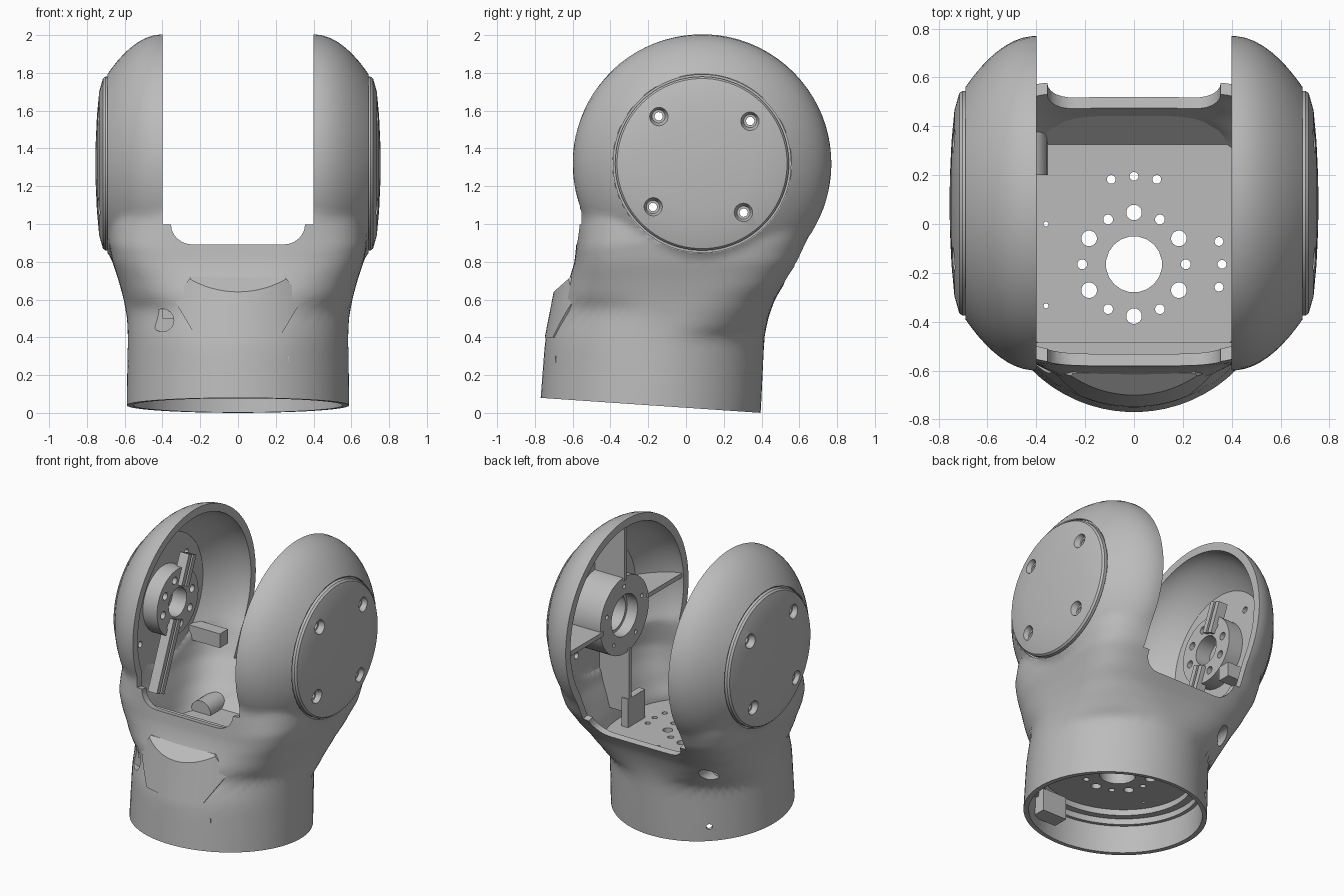
import bpy, bmesh, math
from math import sin, cos, pi, hypot
from mathutils import Vector as V

if "Cube" in bpy.data.objects:
    bpy.data.objects.remove(bpy.data.objects["Cube"])

grey = bpy.data.materials.new("plain grey")
grey.use_nodes = True
grey.diffuse_color = (0.5, 0.5, 0.5, 1)
grey.node_tree.nodes["Principled BSDF"].inputs["Base Color"].default_value = (0.5, 0.5, 0.5, 1)

PY, PZ = 0.085, 1.32          # pivot axis of the fork
TILT = 0.068                  # lean of the lower sleeve
FLOOR = 0.52
SCREWS = ((-.145, 1.57), (.34, 1.545), (-.175, 1.09), (.305, 1.06))

# height, front y, back y, half width of the lower body
SECTIONS = [(-.6, -.82, .355, .59), (0, -.776, .396, .59), (.4, -.745, .415, .583),
            (.5, -.71, .435, .587), (.6, -.67, .47, .605), (.7, -.62, .53, .632),
            (.8, -.59, .60, .665), (.9, -.58, .65, .685), (1.0, -.578, .70, .69),
            (1.32, -.598, .768, .69)]


def add_loft(bm, rings):
    """Skin a list of equal rings and close both ends."""
    rows = [[bm.verts.new(p) for p in ring] for ring in rings]
    n = len(rows[0])
    for a, b in zip(rows, rows[1:]):
        for i in range(n):
            bm.faces.new((a[i], a[(i + 1) % n], b[(i + 1) % n], b[i]))
    bm.faces.new(rows[0][::-1])
    bm.faces.new(rows[-1])


def finish(name, bm):
    bmesh.ops.recalc_face_normals(bm, faces=bm.faces[:])
    me = bpy.data.meshes.new(name)
    bm.to_mesh(me)
    bm.free()
    me.materials.append(grey)
    ob = bpy.data.objects.new(name, me)
    bpy.context.collection.objects.link(ob)
    return ob


def add_turned(bm, base, axis, profile, n=32):
    """Round solid: profile holds (distance along axis, radius)."""
    base, axis = V(base), V(axis).normalized()
    u = axis.orthogonal().normalized()
    w = axis.cross(u)
    add_loft(bm, [[base + axis * d + (u * cos(2 * pi * i / n) + w * sin(2 * pi * i / n)) * r
                   for i in range(n)] for d, r in profile])


def turned(name, base, axis, profile, n=32):
    bm = bmesh.new()
    add_turned(bm, base, axis, profile, n)
    return finish(name, bm)


def prism(name, outline, offset):
    bm = bmesh.new()
    add_loft(bm, [[V(p) for p in outline], [V(p) + V(offset) for p in outline]])
    return finish(name, bm)


def box(name, lo, hi):
    x, y, z = lo
    X, Y, Z = hi
    return prism(name, [(x, y, z), (X, y, z), (X, Y, z), (x, Y, z)], (0, 0, Z - z))


def boolean(ob, cutter, op="DIFFERENCE", keep=False):
    mod = ob.modifiers.new("cut", "BOOLEAN")
    mod.operation, mod.object, mod.solver = op, cutter, "EXACT"
    bpy.context.view_layer.objects.active = ob
    bpy.ops.object.modifier_apply(modifier=mod.name)
    if not keep:
        bpy.data.objects.remove(cutter)


def trim(bm, point, normal):
    """Keep the side the normal points to and cap the cut."""
    bmesh.ops.bisect_plane(bm, geom=bm.verts[:] + bm.edges[:] + bm.faces[:],
                           plane_co=point, plane_no=normal, clear_inner=True)
    bmesh.ops.holes_fill(bm, edges=[e for e in bm.edges if e.is_boundary], sides=0)


def ramp(z, lo, hi):
    return min(1, max(0, (z - lo) / (hi - lo)))


def inside(p, d):
    """Is the point in the rounded head or lower body, shrunk by d?"""
    x = abs(p.x)
    rim = .685 - d - .21 * (max(0, x + .8 * d - .4) / .29) ** 2
    if hypot(p.y - PY, p.z - PZ) < rim:
        return True
    for a, b in zip(SECTIONS, SECTIONS[1:]):
        if a[0] <= p.z < b[0]:
            t = (p.z - a[0]) / (b[0] - a[0])
            yf, yb, w = (a[k] + (b[k] - a[k]) * t for k in (1, 2, 3))
            y = p.y - (yf + yb) / 2
            square = ramp(p.z, .4, .68) if y > 0 else ramp(p.z, .55, .88)
            n = 2 + 2.5 * square - ramp(p.z, .8, 1.05)
            return (x / (w - d)) ** n + (abs(y) / ((yb - yf) / 2 - d)) ** n < 1
    return False


def body_solid(d, x_limit, point, normal):
    """Closed solid found along rays from the middle, trimmed flat."""
    core, rings = V((0, 0, 1)), []
    for j in range(72):
        phi = .02 + (pi - .04) * j / 71
        ring = []
        for i in range(112):
            th = 2 * pi * i / 112
            ray = V((cos(phi), sin(phi) * cos(th), sin(phi) * sin(th)))
            lo, hi = 0, 2
            for _ in range(18):
                mid = (lo + hi) / 2
                lo, hi = (mid, hi) if inside(core + ray * mid, d) else (lo, mid)
            ring.append(core + ray * lo)
        rings.append(ring)
    bm = bmesh.new()
    add_loft(bm, rings)
    trim(bm, point, normal)
    for s in (-1, 1):
        trim(bm, (s * x_limit, 0, 0), (-s, 0, 0))
    return bm


# Main housing: outer skin, inner cavity
body = finish("fork_housing", body_solid(0, .69, (0, .4, 0), (0, TILT, 1)))
cavity = finish("cavity", body_solid(.05, .64, (0, 0, FLOOR), (0, 0, 1)))
boolean(body, cavity, keep=True)


def cavity_part(ob):
    boolean(ob, cavity, "INTERSECT", keep=True)


# Slot between the arms: small shoulders, rounded corners, sloping bottom
half = [(.4, 1.6), (.4, .11)] + [(.24 + .115 * cos(a * pi / 12), .11 - .11 * sin(a * pi / 12))
                                 for a in range(7)]
profile = half + [(-x, z) for x, z in reversed(half)]
slot = prism("slot", [(x, -1, z + .972) for x, z in profile], (0, 2, -.382))
boolean(body, slot)

# Hollow sleeve underneath, with a step
boolean(body, turned("sleeve_bore", (0, -.194, -.1), (0, TILT, 1),
                     [(0, .555), (.33, .555), (.33, .53), (.37, .53), (.37, .48), (.41, .48)], 64))

# Floor holes: centre bore, alternating ring, outer sets of three
bm = bmesh.new()
CY = -.165
drill = [(0, CY, .115), (-.36, 0, .01), (-.36, -.335, .01)]
for k in range(12):
    a = k * pi / 6
    drill.append((.212 * cos(a), CY + .212 * sin(a), .032 if k % 2 else .02))
for a in (-15, 0, 15, 75, 90, 105):
    drill.append((.36 * cos(math.radians(a)), CY + .36 * sin(math.radians(a)), .018))
for x, y, r in drill:
    add_turned(bm, (x, y, .2), (0, 0, 1), [(0, r), (.37, r)], 20)
boolean(body, finish("floor_drill", bm))

# Side pockets, sleeve screw hole, cap recesses and cap screw holes
bm = bmesh.new()
add_turned(bm, (-.4, -.8, .49), (0, 1, 0), [(0, .06), (.27, .06)])
add_turned(bm, (-.43, .26, .53), (0, 1, 0), [(0, .05), (.4, .05)])
add_turned(bm, (-.25, .123, .11), (-.373, .453, 0), [(0, .02), (.3, .02)], 16)
for s in (-1, 1):
    add_turned(bm, (s * .675, PY, PZ), (s, 0, 0), [(0, .47), (.05, .47)], 96)
boolean(body, finish("pocket_drill", bm))
bm = bmesh.new()
for s in (-1, 1):
    for y, z in SCREWS:
        add_turned(bm, (0, y, z), (s, 0, 0), [(.55, .022), (.72, .022)], 24)
boolean(body, finish("screw_drill", bm))
cavity_part(turned("back_pocket_wall", (-.43, .2, .53), (0, 1, 0),
                   [(0, .075), (.3, .075), (.3, .05), (.06, .05)]))

# Domed side caps with four countersunk screw holes
for s, side in ((1, "left"), (-1, "right")):
    cap = turned(side + "_cap", (0, PY, PZ), (s, 0, 0),
                 [(.66, .46), (.702, .46), (.715, .45), (.735, .38), (.747, .25),
                  (.753, .12), (.755, .02)], 96)
    bm = bmesh.new()
    for y, z in SCREWS:
        add_turned(bm, (0, y, z), (s, 0, 0),
                   [(.64, .022), (.705, .022), (.705, .035), (.78, .066)], 24)
    boolean(cap, finish("cap_drill", bm))

# Raised front panel: six sided, follows the sleeve, chamfered on top
hexagon = [(-.22, .4), (.22, .4), (.34, .6), (.25, .72), (-.25, .72), (-.34, .6)]
panel = prism("front_panel", [(x, -.9, z) for x, z in hexagon], (0, .38, 0))
bm = bmesh.new()
add_turned(bm, (0, -.163, .35), (0, TILT, 1), [(0, .588), (.42, .535)], 96)
trim(bm, (0, -.69, .65), (0, .08, -.09))
boolean(panel, finish("panel_form", bm), "INTERSECT")

# Thick lip behind the front edge, sloped back wall, stop block in the sleeve
box("front_lip", (-.4, -.545, FLOOR - .02), (.4, -.485, .868))
cavity_part(prism("back_slope", [(-.4, .49, .685), (-.4, .315, FLOOR - .01), (-.4, .6, FLOOR - .01)],
                  (.8, 0, 0)))
box("sleeve_stop", (.08, -.69, .14), (.27, -.58, .3))

# Left arm: ring hub, four ribs and a lower tab
hub = turned("left_hub", (.42, PY, PZ), (1, 0, 0), [(0, .27), (.235, .27)], 64)
bm = bmesh.new()
add_turned(bm, (.4, PY, PZ), (1, 0, 0), [(0, .145), (.1, .145), (.1, .125), (.235, .125)], 48)
for k in range(5):
    a = 2 * pi * k / 5 + .3
    add_turned(bm, (.4, PY + .205 * cos(a), PZ + .205 * sin(a)), (1, 0, 0), [(0, .015), (.1, .015)], 12)
boolean(hub, finish("hub_drill", bm))
T = .016
for name, lo, hi in (("upper", (-T, .25), (T, .68)), ("lower", (-T - .05, -.7), (T - .05, -.25)),
                     ("front", (-.68, .03), (-.25, .03 + 2 * T)), ("back", (.25, -.05), (.68, 2 * T - .05))):
    cavity_part(box("left_" + name + "_rib", (.41, PY + lo[0], PZ + lo[1]), (.67, PY + hi[0], PZ + hi[1])))
cavity_part(box("left_tab", (.41, -.13, .5), (.46, .06, .72)))

# Right arm: drilled hub, split bar and a lug
hub = turned("right_hub", (-.53, PY, PZ), (-1, 0, 0), [(0, .23), (.125, .23)], 64)
bm = bmesh.new()
add_turned(bm, (-.5, PY, PZ), (-1, 0, 0), [(0, .1), (.14, .1)], 48)
for k in range(8):
    a = 2 * pi * k / 8 + .2
    add_turned(bm, (-.5, PY + .165 * cos(a), PZ + .165 * sin(a)), (-1, 0, 0), [(0, .026), (.13, .026)], 16)
boolean(hub, finish("hub_drill", bm))
along = V((0, .39, .92)).normalized()
across = V((0, along.z, -along.y))
for name, start, end in (("upper", .11, .32), ("lower", -.6, -.11)):
    for k in (-1, 1):
        mid = V((-.5, PY, PZ)) + across * k * .027
        corners = [mid + along * t + across * w for t, w in
                   ((start, -.018), (end, -.018), (end, .018), (start, .018))]
        cavity_part(prism("right_%s_bar" % name, corners, (-.07, 0, 0)))
cavity_part(box("right_lug", (-.65, .37, .92), (-.4, .46, 1.02)))
bpy.data.objects.remove(cavity)

# Smooth shading with crisp edges
bpy.ops.object.select_all(action="DESELECT")
for ob in bpy.context.collection.objects:
    if ob.type == "MESH" and ob.data.materials and ob.data.materials[0] == grey:
        ob.select_set(True)
        bpy.context.view_layer.objects.active = ob
bpy.ops.object.shade_smooth_by_angle(angle=math.radians(30))
